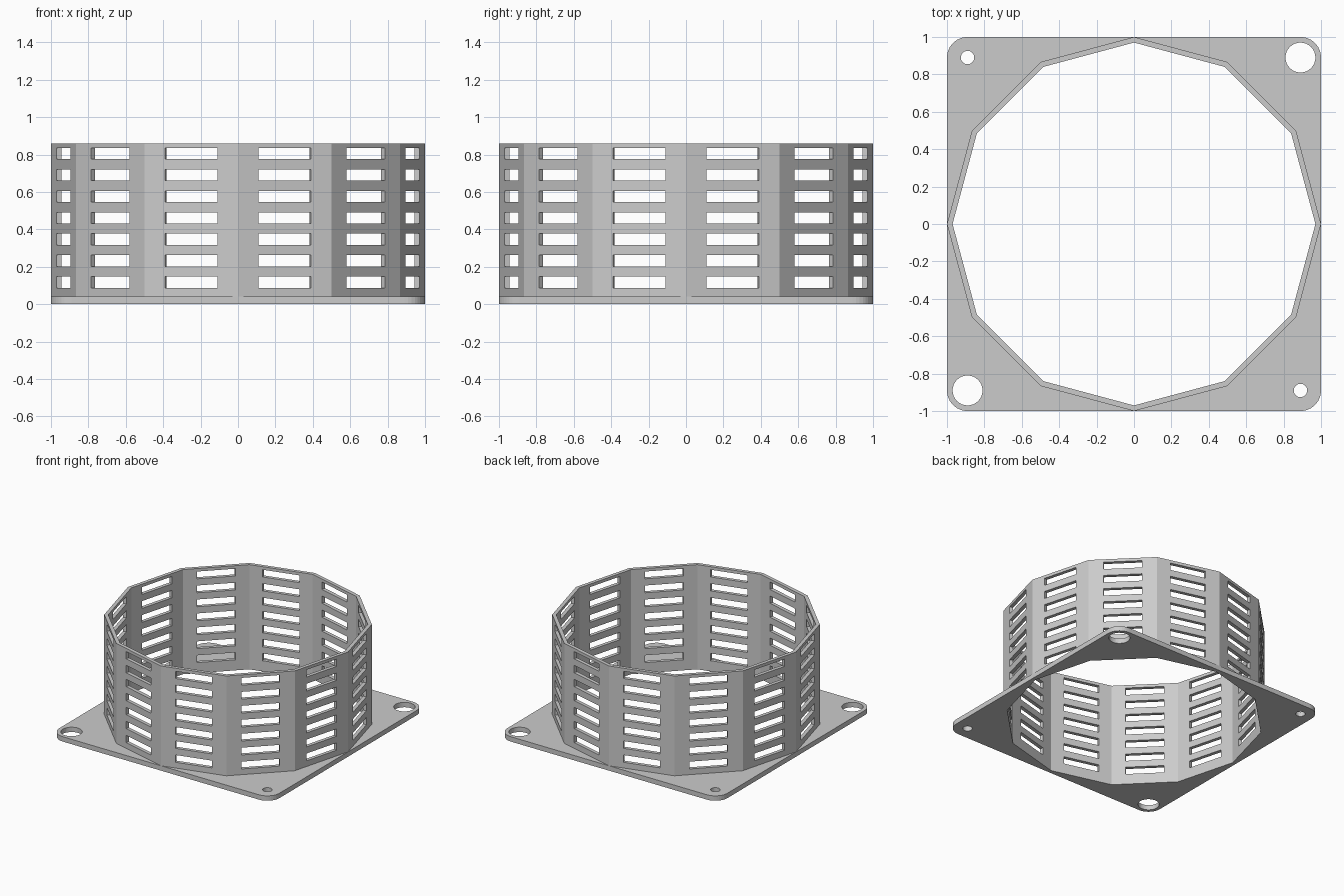
import bpy, bmesh
from math import sin, cos, pi
from mathutils import Vector

cube = bpy.data.objects.get("Cube")
if cube:
    bpy.data.objects.remove(cube, do_unlink=True)

SIDES = 12
OUTER, INNER = 1.0, 0.97
PLATE_T, HEIGHT = 0.04, 0.86
SLOT_HALF, SLOT_H, SLOT_Z, PITCH, ROWS = 0.145, 0.06, 0.087, 0.1147, 7

grey = bpy.data.materials.new("plain grey")
grey.use_nodes = True
colour = (0.6, 0.6, 0.6, 1)
grey.diffuse_color = colour
grey.node_tree.nodes["Principled BSDF"].inputs["Base Color"].default_value = colour


def make_object(name, bm):
    mesh = bpy.data.meshes.new(name)
    bm.to_mesh(mesh)
    bm.free()
    mesh.materials.append(grey)
    obj = bpy.data.objects.new(name, mesh)
    bpy.context.collection.objects.link(obj)
    return obj


def arc(cx, cy, r, n, start=0.0, sweep=2 * pi, closed=True):
    steps = n if closed else n - 1
    return [Vector((cx + r * cos(start + sweep * i / steps),
                    cy + r * sin(start + sweep * i / steps), 0)) for i in range(n)]


# Mounting plate: rounded square outline, polygon opening and four corner holes
corner = 0.11
off = OUTER - corner
outline = []
for k, (sx, sy) in enumerate([(1, 1), (-1, 1), (-1, -1), (1, -1)]):
    outline += arc(sx * off, sy * off, corner, 10, k * pi / 2, pi / 2, False)
loops = [outline, arc(0, 0, INNER, SIDES)]
for s in (1, -1):
    loops.append(arc(s * off, s * off, 0.08, 32))
    loops.append(arc(s * off, -s * off, 0.036, 24))

bm = bmesh.new()
edges = []
for loop in loops:
    vs = [bm.verts.new(p) for p in loop]
    edges += [bm.edges.new((a, b)) for a, b in zip(vs, vs[1:] + vs[:1])]
bmesh.ops.triangle_fill(bm, use_beauty=True, edges=edges, normal=(0, 0, 1))
raised = bmesh.ops.extrude_face_region(bm, geom=bm.faces[:])
bmesh.ops.translate(bm, vec=(0, 0, PLATE_T),
                    verts=[g for g in raised["geom"] if isinstance(g, bmesh.types.BMVert)])
bmesh.ops.recalc_face_normals(bm, faces=bm.faces[:])
make_object("mounting_plate", bm)

# Slotted wall: each flat panel is a grid with the slot cells left open
heights = [PLATE_T]
for r in range(ROWS):
    z = SLOT_Z + r * PITCH
    heights += [z, z + SLOT_H]
heights.append(HEIGHT)

bm = bmesh.new()
ring = arc(0, 0, OUTER, SIDES)
for a, b in zip(ring, ring[1:] + ring[:1]):
    mid, along = (a + b) / 2, (b - a).normalized()
    columns = [a, mid - along * SLOT_HALF, mid + along * SLOT_HALF, b]
    for c in range(3):
        for r in range(len(heights) - 1):
            if c == 1 and r % 2 == 1:
                continue
            lo, hi = Vector((0, 0, heights[r])), Vector((0, 0, heights[r + 1]))
            p, q = columns[c], columns[c + 1]
            bm.faces.new([bm.verts.new(v) for v in (p + lo, q + lo, q + hi, p + hi)])
bmesh.ops.remove_doubles(bm, verts=bm.verts[:], dist=0.0005)
wall = make_object("slotted_wall", bm)
thick = wall.modifiers.new("wall thickness", 'SOLIDIFY')
thick.thickness = (OUTER - INNER) * cos(pi / SIDES)
thick.offset = -1
thick.use_even_offset = True
